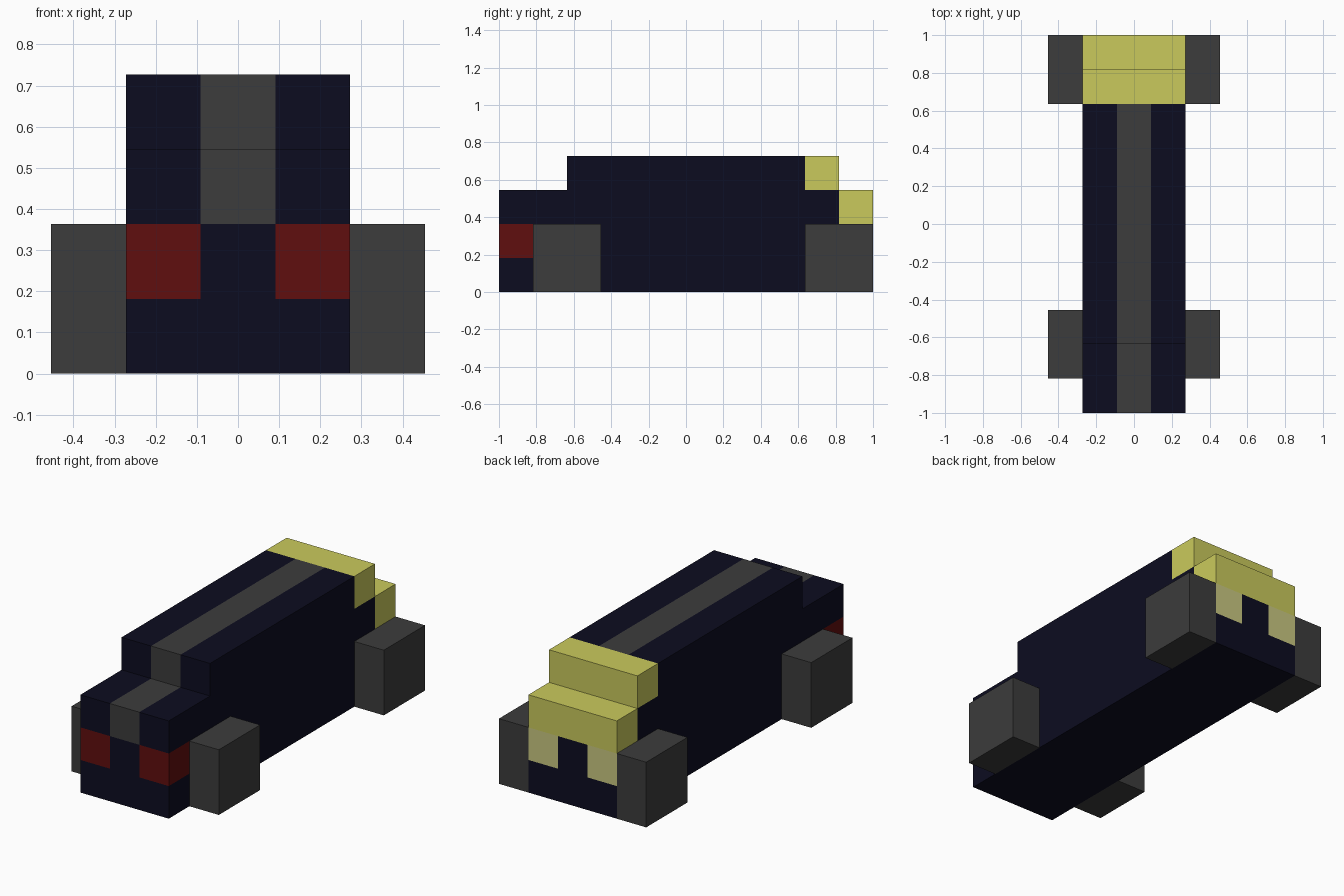
import bpy, bmesh
from mathutils import Vector

if "Cube" in bpy.data.objects:
    bpy.data.objects.remove(bpy.data.objects["Cube"])

U = 2 / 11  # one block; the model is 5 x 11 x 4 blocks


def material(name, rgb):
    m = bpy.data.materials.new(name)
    m.diffuse_color = (*rgb, 1)
    m.use_nodes = True
    m.node_tree.nodes["Principled BSDF"].inputs["Base Color"].default_value = m.diffuse_color
    return m


NAVY, GREY, YELLOW, RED, PALE = range(5)
mats = [material("navy", (0.0037, 0.0037, 0.0144)),
        material("dark_grey", (0.045, 0.045, 0.045)),
        material("yellow", (0.591, 0.591, 0.107)),
        material("dark_red", (0.117, 0.0044, 0.0044)),
        material("pale_yellow", (0.59, 0.58, 0.22))]


def finish(bm, name, materials):
    bmesh.ops.recalc_face_normals(bm, faces=bm.faces)
    bmesh.ops.scale(bm, vec=(U, U, U), verts=bm.verts)
    mesh = bpy.data.meshes.new(name)
    bm.to_mesh(mesh)
    bm.free()
    for m in materials:
        mesh.materials.append(m)
    ob = bpy.data.objects.new(name, mesh)
    bpy.context.collection.objects.link(ob)
    return ob


def body_colour(x, y, z):
    """Colour of the block centred on x, y, z (in blocks)."""
    if (y > 3.5 and z > 3) or (y > 4.5 and z > 2):
        return YELLOW                                   # rear roof and tail
    if y > 4.5 and 1 < z < 2 and abs(x) > 0.5:
        return PALE                                     # rear lamps
    if y < -4.5 and 1 < z < 2 and abs(x) > 0.5:
        return RED                                      # front lamps
    if abs(x) > 1.4 and 2 < z < 3 and round(y) in (-2, 0, 2) and abs(y - round(y)) < 0.1:
        return YELLOW                                   # side windows
    return NAVY


# Body: stepped side profile extruded across, then cut on the block lines
bm = bmesh.new()
profile = [(-5.5, 0), (5.5, 0), (5.5, 3), (4.5, 3), (4.5, 4), (-3.5, 4), (-3.5, 3), (-5.5, 3)]
side = bm.faces.new([bm.verts.new((-1.5, y, z)) for y, z in profile])
ext = bmesh.ops.extrude_face_region(bm, geom=[side])
bmesh.ops.translate(bm, vec=(3, 0, 0),
                    verts=[g for g in ext["geom"] if isinstance(g, bmesh.types.BMVert)])
bmesh.ops.recalc_face_normals(bm, faces=bm.faces)
cuts = [((x, 0, 0), (1, 0, 0)) for x in (-0.5, 0.5)]
cuts += [((0, i - 4.5, 0), (0, 1, 0)) for i in range(10)]
cuts += [((0, 0, z), (0, 0, 1)) for z in (1, 2, 3)]
for co, no in cuts:
    bmesh.ops.bisect_plane(bm, geom=bm.verts[:] + bm.edges[:] + bm.faces[:],
                           plane_co=co, plane_no=no)
bm.normal_update()
for f in bm.faces:
    c = f.calc_center_median()
    f.material_index = body_colour(*(c - f.normal * 0.5))
    # centre stripe over roof, bonnet and nose
    if (f.material_index == NAVY and abs(c.x) < 0.4 and c.z > 2
            and (f.normal.z > 0.5 or f.normal.y < -0.5)):
        f.material_index = GREY
finish(bm, "body", mats)

# Wheels: four square blocks beside the body
for side_name, x in (("left", -2), ("right", 2)):
    for end_name, y in (("front", -3.5), ("rear", 4.5)):
        bm = bmesh.new()
        bmesh.ops.create_cube(bm, size=1)
        for v in bm.verts:
            v.co = Vector((x + v.co.x, y + v.co.y * 2, 1 + v.co.z * 2))
        finish(bm, f"{end_name}_{side_name}_wheel", [mats[GREY]])
